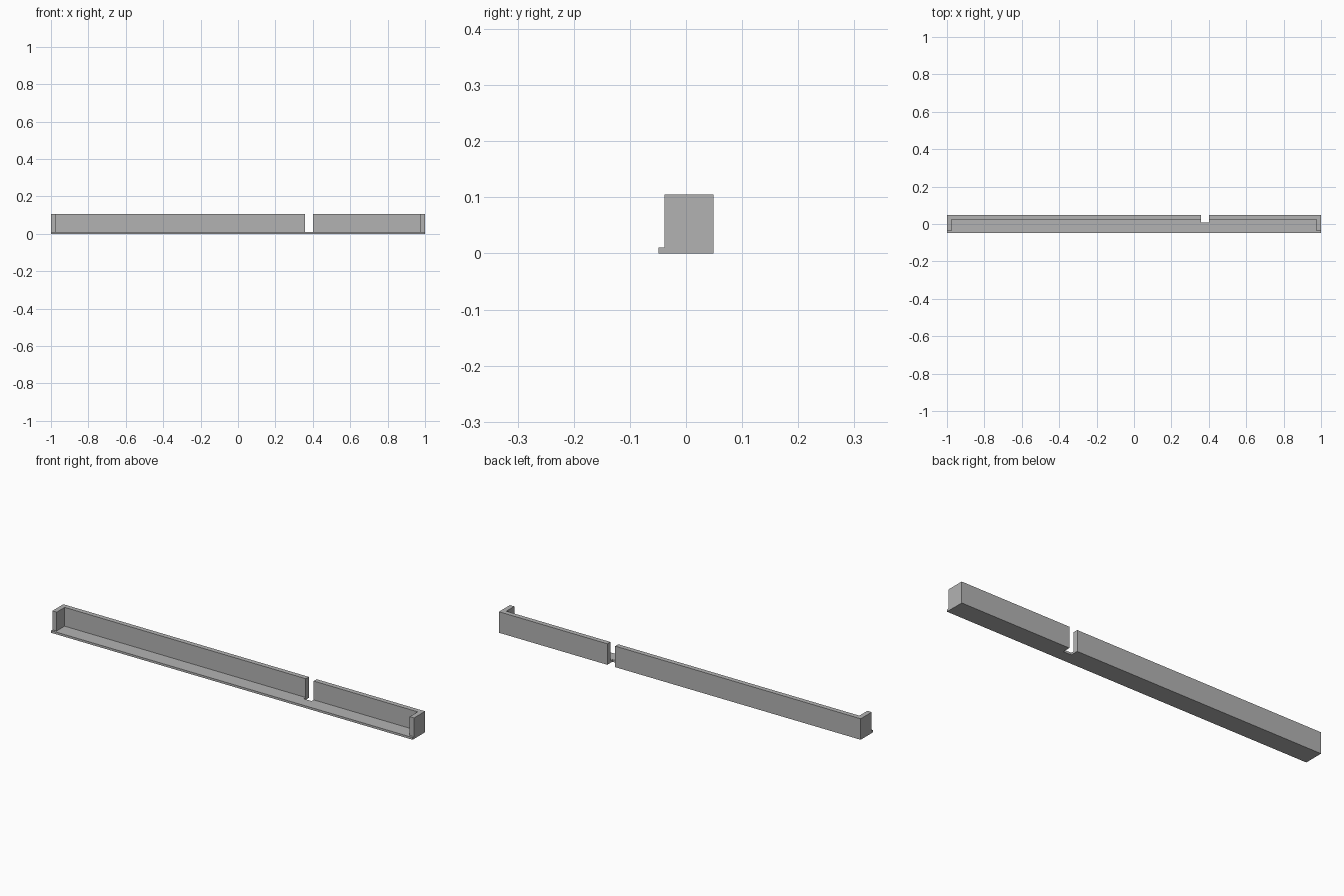
import bpy
from mathutils import Vector

cube = bpy.data.objects.get("Cube")
if cube:
    bpy.data.objects.remove(cube, do_unlink=True)

HALF_LEN, HALF_DEPTH, HEIGHT = 1.0, 0.049, 0.105
WALL, FLOOR, LIP = 0.024, 0.011, 0.011
GAP_LEFT, GAP_RIGHT, GAP_FRONT = 0.401, 0.357, 0.009
OVER = 0.05  # cutter overshoot

grey = bpy.data.materials.new("plain_grey")
grey.use_nodes = True
colour = (0.45, 0.45, 0.45, 1)
grey.diffuse_color = colour
grey.node_tree.nodes["Principled BSDF"].inputs["Base Color"].default_value = colour


def box(name, low, high):
    """Box between two opposite corners."""
    low, high = Vector(low), Vector(high)
    bpy.ops.mesh.primitive_cube_add(size=1, location=(low + high) / 2)
    obj = bpy.context.object
    obj.name = name
    obj.scale = high - low
    bpy.ops.object.transform_apply(location=True, rotation=False, scale=True)
    return obj


def cut(target, name, low, high):
    """Remove a box-shaped volume from the target."""
    cutter = box(name, low, high)
    cutter.hide_render = True
    mod = target.modifiers.new(name, "BOOLEAN")
    mod.operation = "DIFFERENCE"
    mod.solver = "EXACT"
    mod.object = cutter
    bpy.context.view_layer.objects.active = target
    bpy.ops.object.modifier_apply(modifier=mod.name)
    bpy.data.objects.remove(cutter, do_unlink=True)


# Solid tray block
tray = box("open_front_tray", (-HALF_LEN, -HALF_DEPTH, 0), (HALF_LEN, HALF_DEPTH, HEIGHT))

# Hollow between the back wall and the two end walls
inner = HALF_LEN - WALL
cut(tray, "interior_cutter", (-inner, -HALF_DEPTH - OVER, FLOOR),
    (inner, HALF_DEPTH - WALL, HEIGHT + OVER))

# Low lip along the front edge
cut(tray, "lip_cutter", (-HALF_LEN - OVER, -HALF_DEPTH - OVER, FLOOR),
    (HALF_LEN + OVER, -HALF_DEPTH + LIP, HEIGHT + OVER))

# Gap through the back wall and the rear of the floor
cut(tray, "gap_cutter", (GAP_RIGHT, GAP_FRONT, -OVER),
    (GAP_LEFT, HALF_DEPTH + OVER, HEIGHT + OVER))

tray.data.materials.clear()
tray.data.materials.append(grey)
for face in tray.data.polygons:
    face.material_index = 0
    face.use_smooth = False
